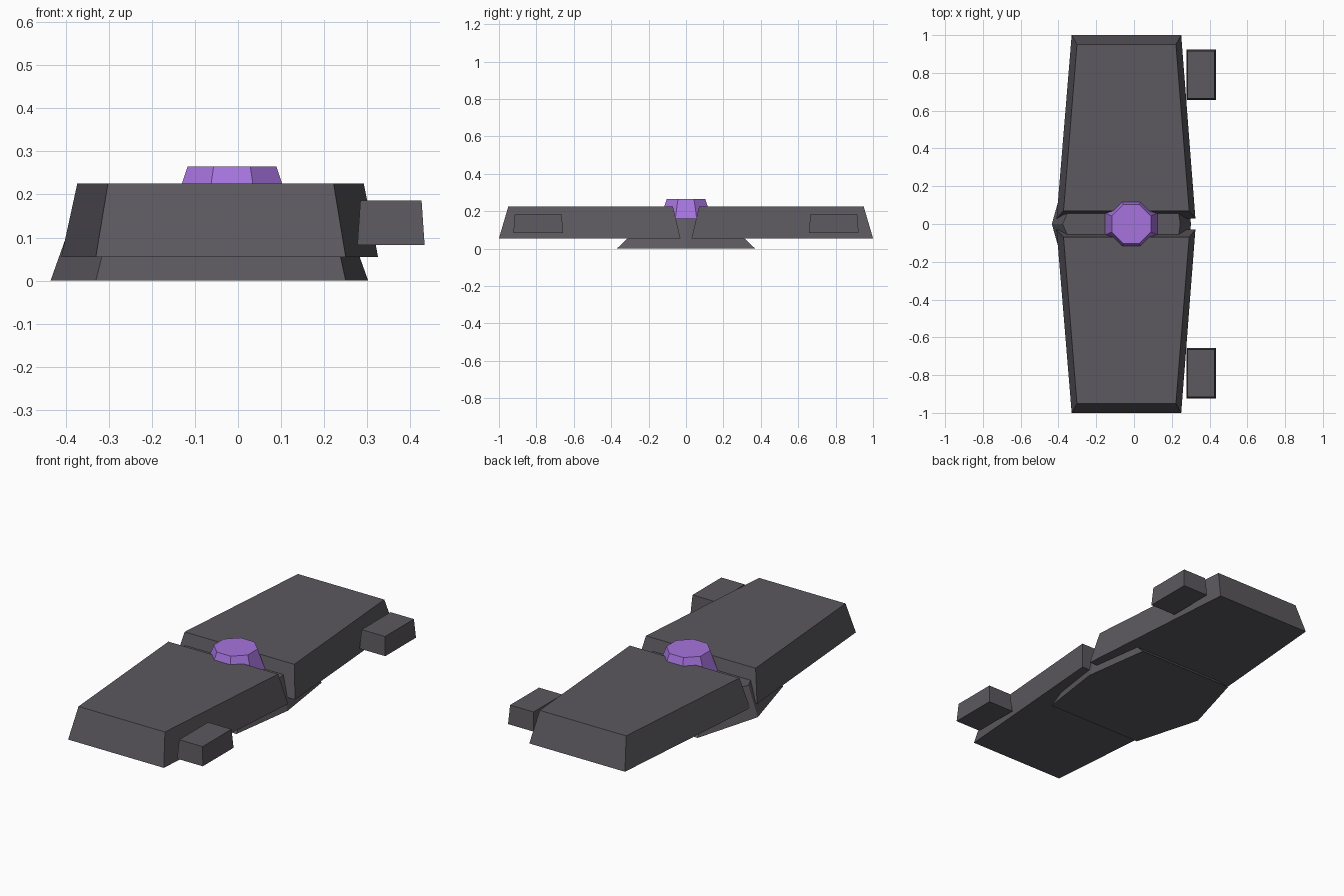
import bpy
import math

cube = bpy.data.objects.get("Cube")
if cube:
    bpy.data.objects.remove(cube, do_unlink=True)


def make_material(name, rgb):
    mat = bpy.data.materials.new(name)
    mat.use_nodes = True
    colour = (*rgb, 1.0)
    mat.diffuse_color = colour
    mat.node_tree.nodes["Principled BSDF"].inputs["Base Color"].default_value = colour
    return mat


GREY = make_material("dark grey", (0.107, 0.100, 0.114))
PURPLE = make_material("purple", (0.381, 0.174, 0.730))


def frustum(name, bottom, z0, top, z1, mat):
    """Solid between two matching counter-clockwise outlines."""
    n = len(bottom)
    verts = [(x, y, z0) for x, y in bottom] + [(x, y, z1) for x, y in top]
    faces = [list(range(n))[::-1], list(range(n, 2 * n))]
    faces += [(i, (i + 1) % n, n + (i + 1) % n, n + i) for i in range(n)]
    mesh = bpy.data.meshes.new(name)
    mesh.from_pydata(verts, [], faces)
    mesh.materials.append(mat)
    obj = bpy.data.objects.new(name, mesh)
    bpy.context.collection.objects.link(obj)
    return obj


def rect(x0, x1, y0, y1):
    return [(x0, y0), (x1, y0), (x1, y1), (x0, y1)]


def flip(outline):
    """Mirror an outline across y = 0, keeping its winding."""
    return [(x, -y) for x, y in reversed(outline)]


def hexagon(left, right, x0, x1, y):
    return [(left, 0), (x0, -y), (x1, -y), (right, 0), (x1, y), (x0, y)]


def octagon(cx, apothem):
    r = apothem / math.cos(math.pi / 8)
    angles = [math.pi / 8 + i * math.pi / 4 for i in range(8)]
    return [(cx + r * math.cos(a), r * math.sin(a)) for a in angles]


# Tapered wings and side blocks, front and back
wing_low = [(-0.33, -1), (0.25, -1), (0.325, -0.03), (-0.41, -0.03)]
wing_high = [(-0.302, -0.95), (0.222, -0.95), (0.292, -0.07), (-0.373, -0.07)]
block_low = rect(0.277, 0.433, -0.923, -0.657)
block_high = rect(0.284, 0.426, -0.915, -0.665)
for side, place in (("front", list), ("back", flip)):
    frustum(side + "_wing", place(wing_low), 0.055, place(wing_high), 0.225, GREY)
    frustum(side + "_block", place(block_low), 0.083, place(block_high), 0.186, GREY)

# Central base joining the wings
frustum("central_base", hexagon(-0.435, 0.302, -0.33, 0.25, 0.37), 0,
        hexagon(-0.378, 0.245, -0.29, 0.215, 0.2), 0.16, GREY)

# Faceted gem in the middle
frustum("gem", octagon(-0.014, 0.139), 0.158, octagon(-0.014, 0.103), 0.265, PURPLE)
